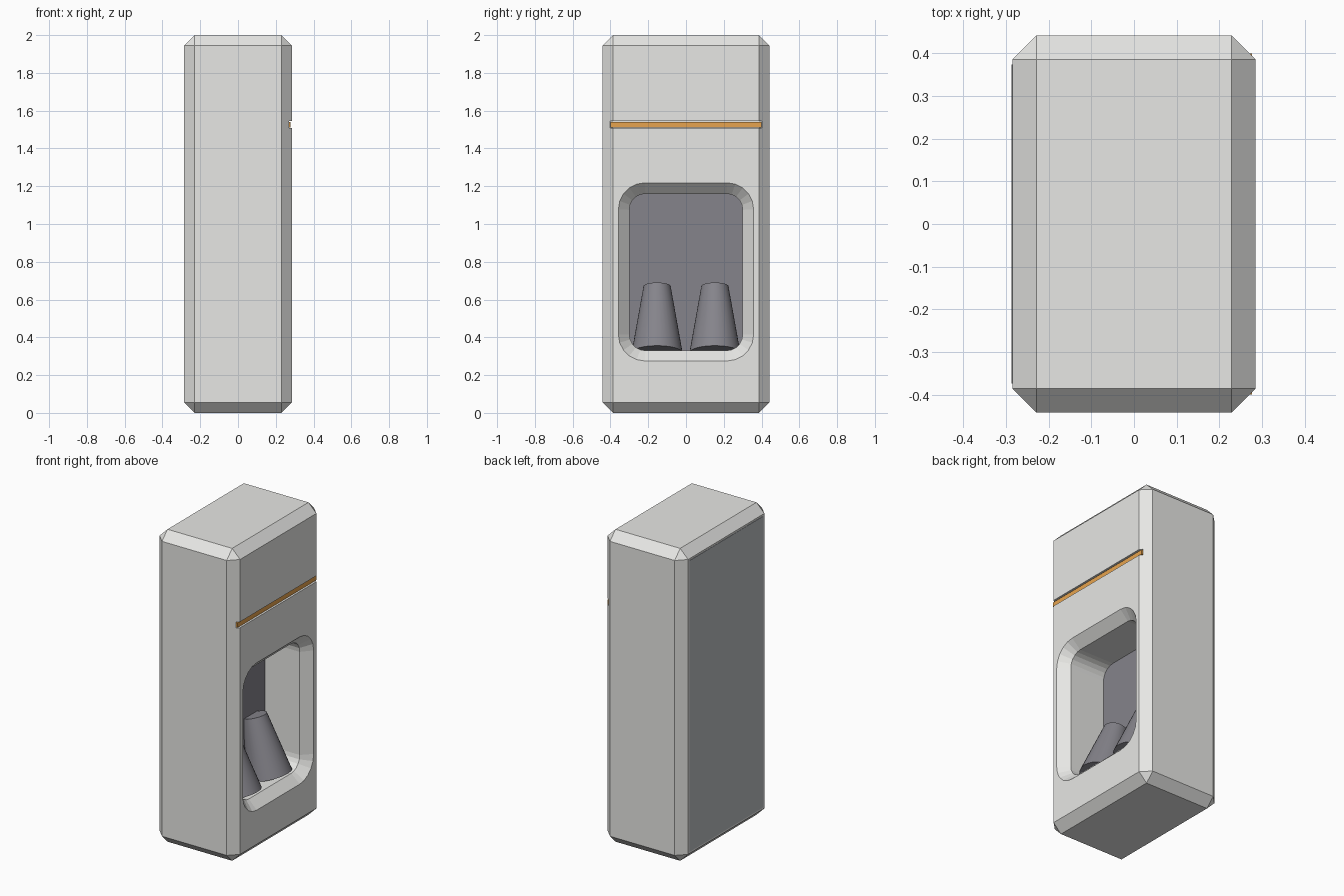
import bpy, bmesh, math
from mathutils import Vector

if "Cube" in bpy.data.objects:
    bpy.data.objects.remove(bpy.data.objects["Cube"], do_unlink=True)


def material(name, color):
    m = bpy.data.materials.new(name)
    m.use_nodes = True
    m.diffuse_color = (*color, 1)
    m.node_tree.nodes["Principled BSDF"].inputs["Base Color"].default_value = (*color, 1)
    return m


shell_mat = material("light grey shell", (0.8, 0.8, 0.78))
dark_mat = material("dark grey", (0.235, 0.23, 0.258))
panel_mat = material("mid grey panel", (0.49, 0.515, 0.54))
accent_mat = material("orange accent", (0.84, 0.39, 0.08))


def add_object(name, bm, *mats):
    bmesh.ops.recalc_face_normals(bm, faces=bm.faces)
    mesh = bpy.data.meshes.new(name)
    bm.to_mesh(mesh)
    bm.free()
    for m in mats:
        mesh.materials.append(m)
    ob = bpy.data.objects.new(name, mesh)
    bpy.context.collection.objects.link(ob)
    return ob


def box(name, lo, hi, *mats):
    bm = bmesh.new()
    bmesh.ops.create_cube(bm, size=1)
    lo, hi = Vector(lo), Vector(hi)
    for v in bm.verts:
        v.co = (lo + hi) / 2 + v.co * (hi - lo)
    return add_object(name, bm, *mats)


def rounded_ring(bm, x, half_y, z0, z1, r, steps=5):
    """Rounded rectangle of vertices in the plane at x."""
    centres = [(half_y - r, z1 - r), (r - half_y, z1 - r),
               (r - half_y, z0 + r), (half_y - r, z0 + r)]
    ring = []
    for q, (cy, cz) in enumerate(centres):
        for i in range(steps + 1):
            a = math.pi / 2 * (q + i / steps)
            ring.append(bm.verts.new((x, cy + r * math.cos(a), cz + r * math.sin(a))))
    return ring


def apply_modifiers(ob):
    bpy.context.view_layer.objects.active = ob
    for mod in list(ob.modifiers):
        bpy.ops.object.modifier_apply(modifier=mod.name)


# Chamfered shell
HX, HY, HEIGHT, CHAMFER, WALL_X = 0.285, 0.442, 2.0, 0.056, -0.02
body = box("body", (-HX, -HY, 0), (HX, HY, HEIGHT), shell_mat, dark_mat)
bevel = body.modifiers.new("chamfer", 'BEVEL')
bevel.width = CHAMFER
bevel.segments = 1

# Recess cutter: straight pocket flaring out at the mouth
bm = bmesh.new()
rings = [rounded_ring(bm, *s) for s in (
    (WALL_X, 0.30, 0.33, 1.16, 0.085),
    (HX - 0.058, 0.30, 0.33, 1.16, 0.085),
    (HX, 0.358, 0.275, 1.218, 0.14),
    (HX + 0.03, 0.388, 0.245, 1.248, 0.17))]
for a, b in zip(rings, rings[1:]):
    for i in range(len(a)):
        j = (i + 1) % len(a)
        bm.faces.new((a[i], a[j], b[j], b[i]))
bm.faces.new(rings[0])
bm.faces.new(rings[-1])
recess = add_object("recess_cutter", bm, shell_mat)

# Groove cutter for the accent line
groove = box("groove_cutter", (0.265, -0.402, 1.507), (0.32, 0.402, 1.545), shell_mat)

for cutter in (recess, groove):
    cutter.hide_render = True
    mod = body.modifiers.new(cutter.name, 'BOOLEAN')
    mod.operation = 'DIFFERENCE'
    mod.solver = 'EXACT'
    mod.object = cutter
apply_modifiers(body)
for cutter in (recess, groove):
    bpy.data.objects.remove(cutter, do_unlink=True)

# Dark back wall of the recess
for p in body.data.polygons:
    p.material_index = 1 if p.normal.x > 0.95 and p.center.x < 0.1 else 0

# Thin panel on the face opposite the recess
MARGIN = CHAMFER + 0.012
box("rear_panel", (-HX - 0.002, MARGIN - HY, MARGIN),
    (-HX + 0.003, HY - MARGIN, HEIGHT - MARGIN), panel_mat)

# Accent strip inside the groove
box("accent_strip", (0.26, -0.4, 1.511), (0.277, 0.4, 1.54), accent_mat)

# Two tapered nozzles leaning back against the pocket wall
for side, name in ((1, "left_nozzle"), (-1, "right_nozzle")):
    base = Vector((0.115, 0.153 * side, 0.318))
    tip = Vector((0.012, 0.153 * side, 0.67))
    axis = tip - base
    bm = bmesh.new()
    bmesh.ops.create_cone(bm, cap_ends=True, segments=32, radius1=0.135,
                          radius2=0.072, depth=axis.length)
    ob = add_object(name, bm, dark_mat)
    ob.location = (base + tip) / 2
    ob.rotation_euler = (0, math.atan2(axis.x, axis.z), 0)
    bpy.ops.object.select_all(action='DESELECT')
    ob.select_set(True)
    bpy.context.view_layer.objects.active = ob
    bpy.ops.object.shade_smooth_by_angle()
